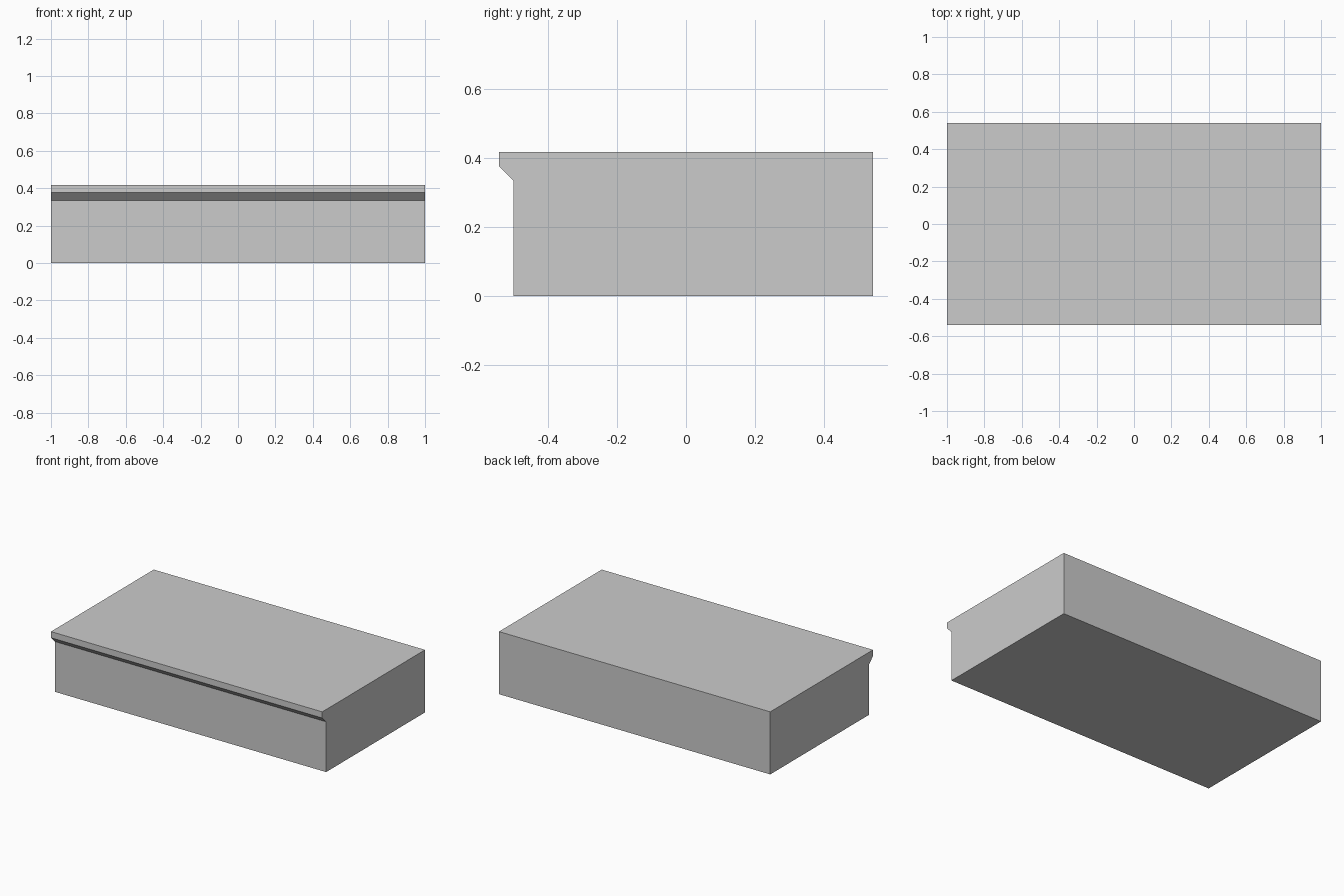
import bpy
import bmesh

if "Cube" in bpy.data.objects:
    bpy.data.objects.remove(bpy.data.objects["Cube"])

# Side profile of the step (y, z), with a chamfered nosing at the front
PROFILE = [(-0.5, 0), (0.541, 0), (0.541, 0.417),
           (-0.541, 0.417), (-0.541, 0.376), (-0.5, 0.335)]
WIDTH = 2.0

# Extrude the profile along x
bm = bmesh.new()
side = bm.faces.new([bm.verts.new((-WIDTH / 2, y, z)) for y, z in PROFILE])
ext = bmesh.ops.extrude_face_region(bm, geom=[side], use_keep_orig=True)
verts = [v for v in ext["geom"] if isinstance(v, bmesh.types.BMVert)]
bmesh.ops.translate(bm, verts=verts, vec=(WIDTH, 0, 0))
bmesh.ops.recalc_face_normals(bm, faces=bm.faces)

mesh = bpy.data.meshes.new("stair_step")
bm.to_mesh(mesh)
bm.free()
step = bpy.data.objects.new("stair_step", mesh)
bpy.context.collection.objects.link(step)
